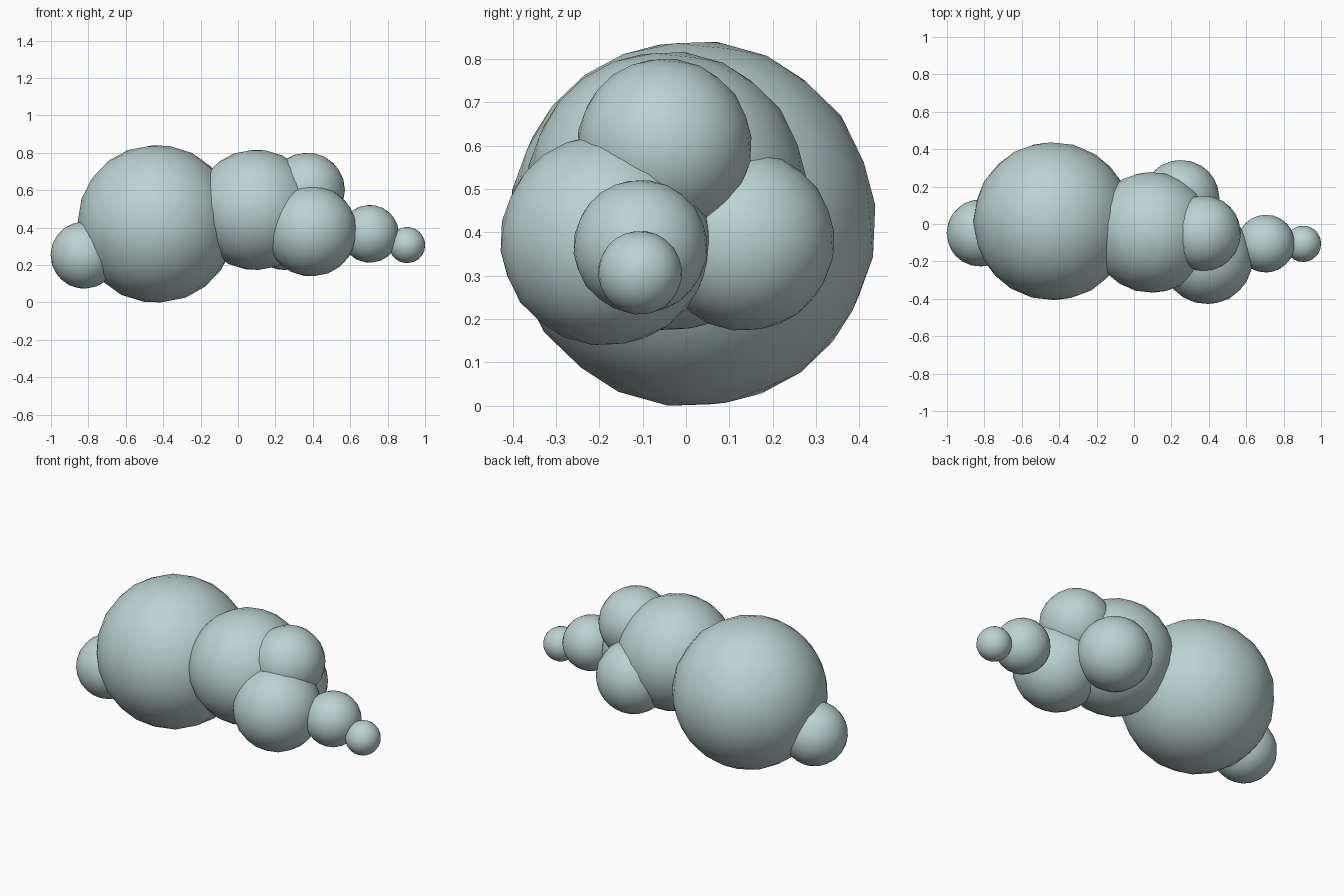
import bpy
import math

if "Cube" in bpy.data.objects:
    bpy.data.objects.remove(bpy.data.objects["Cube"])

# One flat colour for the whole cluster
mat = bpy.data.materials.new("pale_teal")
mat.diffuse_color = (0.50, 0.65, 0.64, 1.0)
mat.use_nodes = True
mat.node_tree.nodes["Principled BSDF"].inputs["Base Color"].default_value = mat.diffuse_color


def ball(name, x, y, z, r):
    bpy.ops.mesh.primitive_ico_sphere_add(
        subdivisions=3, radius=r, location=(x, y, z),
        rotation=(math.radians(36), 0, 0))
    ob = bpy.context.object
    ob.name = name
    ob.data.materials.append(mat)
    bpy.ops.object.shade_smooth()
    return ob


# Large body balls
ball("large_ball", -0.435, 0.015, 0.42, 0.424)
ball("middle_ball", 0.095, -0.045, 0.495, 0.324)

# Ball at the left end
ball("left_end_ball", -0.822, -0.048, 0.253, 0.18)

# Three balls clustered on the middle ball
ball("upper_ball", 0.37, -0.05, 0.60, 0.202)
ball("front_ball", 0.392, -0.185, 0.382, 0.244)
ball("back_ball", 0.25, 0.135, 0.38, 0.208)

# Shrinking balls at the right tip
ball("tip_ball", 0.705, -0.105, 0.367, 0.155)
ball("small_tip_ball", 0.904, -0.106, 0.307, 0.097)
